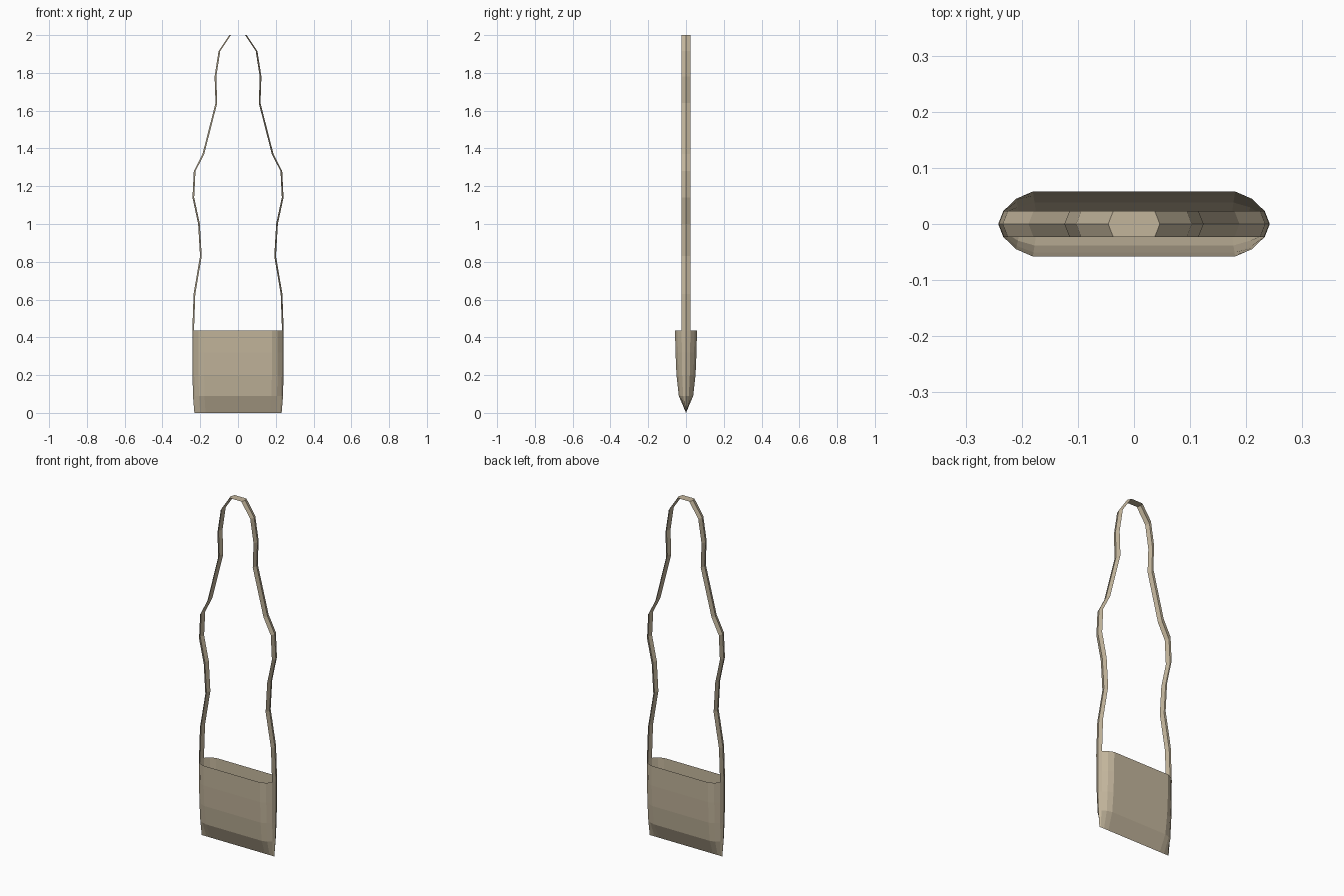
import bpy, bmesh

if "Cube" in bpy.data.objects:
    bpy.data.objects.remove(bpy.data.objects["Cube"])

mat = bpy.data.materials.new("tan_leather")
mat.diffuse_color = (0.54, 0.46, 0.33, 1)
mat.use_nodes = True
mat.node_tree.nodes["Principled BSDF"].inputs["Base Color"].default_value = mat.diffuse_color


def make_object(name, bm):
    bmesh.ops.remove_doubles(bm, verts=bm.verts, dist=0.0002)
    me = bpy.data.meshes.new(name)
    bm.normal_update()
    bm.to_mesh(me)
    bm.free()
    me.materials.append(mat)
    ob = bpy.data.objects.new(name, me)
    bpy.context.collection.objects.link(ob)
    return ob


def bridge(bm, a, b, closed):
    n = len(a)
    for i in range(n if closed else n - 1):
        j = (i + 1) % n
        bm.faces.new((a[i], a[j], b[j], b[i]))


# Bag body: open-topped rounded pouch, pinched to a line at the bottom
quarter = [(0.242, 0.0), (0.233, 0.023), (0.21, 0.045), (0.18, 0.058)]
section = quarter + [(-x, y) for x, y in reversed(quarter)]
section += [(-x, -y) for x, y in section[1:-1]]
levels = [(0.435, 1.0, 1.0), (0.32, 1.0, 0.96), (0.2, 0.995, 0.87), (0.09, 0.985, 0.66)]
bm = bmesh.new()
rings = [[bm.verts.new((x * sx, y * sy, z)) for x, y in section] for z, sx, sy in levels]
for a, b in zip(rings, rings[1:]):
    bridge(bm, b, a, True)
# bottom wedge closing onto a straight seam
seam = [bm.verts.new((x * 0.955, 0, 0)) for x, y in section]
n = len(section)
for i in range(n):
    j = (i + 1) % n
    bm.faces.new((seam[i], seam[j], rings[-1][j], rings[-1][i]))
make_object("bag_body", bm)

# Strap: thin ribbon with a raised centre line, running up from the bag ends
side = [(0.242, 0.435), (0.235, 0.63), (0.201, 0.83), (0.211, 1.0), (0.241, 1.14),
        (0.234, 1.28), (0.188, 1.37), (0.119, 1.64), (0.124, 1.78), (0.103, 1.915),
        (0.046, 2.0)]
bm = bmesh.new()
rows = []
for s, pts in ((1, side), (-1, side[::-1])):
    for x, z in pts:
        rows.append([bm.verts.new((s * (x - d), y, z))
                     for y, d in ((-0.023, 0.009), (0, 0), (0.023, 0.009))])
for a, b in zip(rows, rows[1:]):
    bridge(bm, a, b, False)
make_object("strap", bm)
